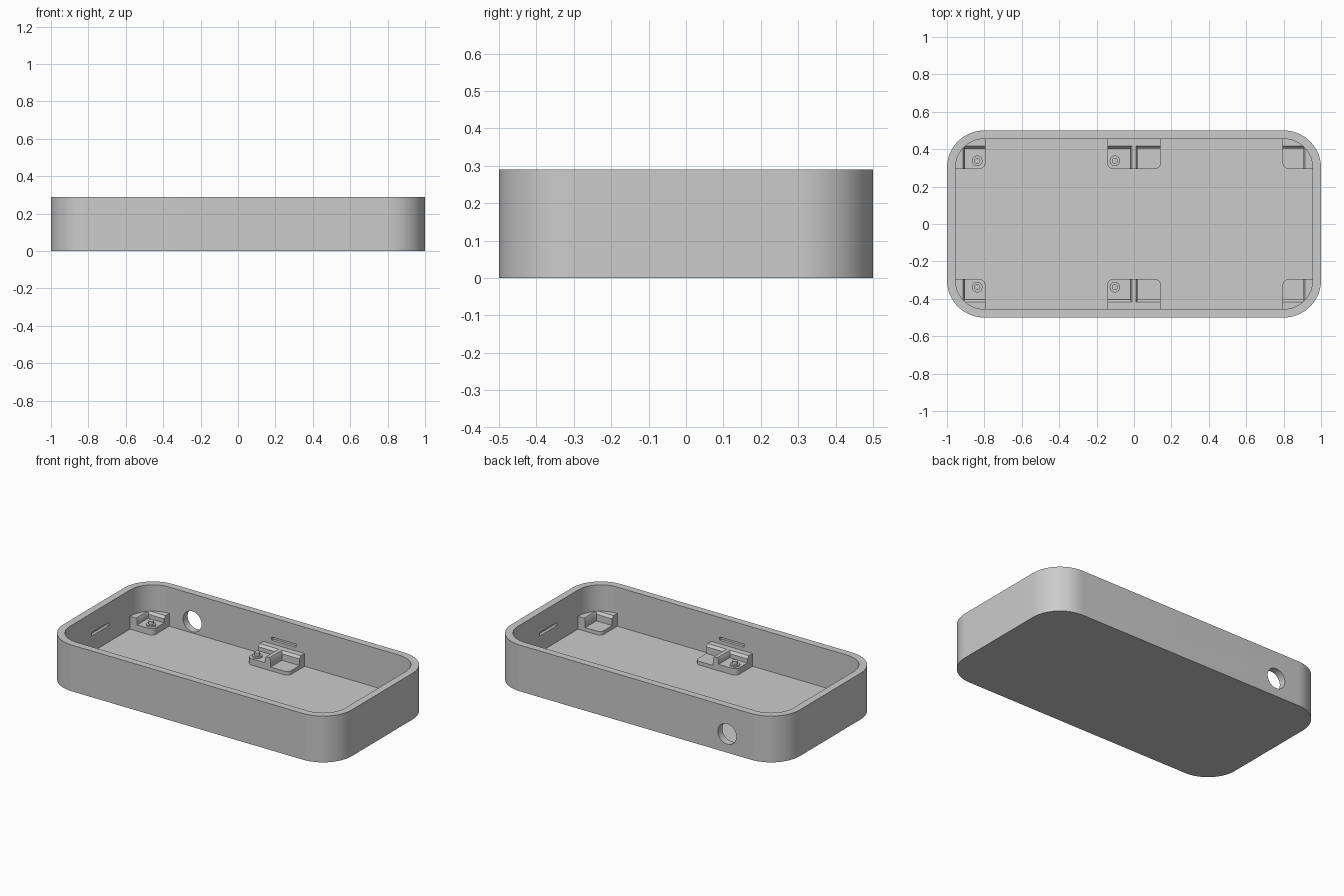
import bpy, bmesh
from math import sin, cos, pi

cube = bpy.data.objects.get("Cube")
if cube:
    bpy.data.objects.remove(cube, do_unlink=True)

HEIGHT, FLOOR, WALL = 0.29, 0.045, 0.045
RIB_TOP = 0.125

grey = bpy.data.materials.new("plain_grey")
grey.use_nodes = True
grey.diffuse_color = (0.6, 0.6, 0.6, 1)
grey.node_tree.nodes["Principled BSDF"].inputs["Base Color"].default_value = (0.6, 0.6, 0.6, 1)


def arc(cx, cy, r, start, steps=24, sweep=pi / 2):
    return [(cx + r * cos(start + sweep * i / steps), cy + r * sin(start + sweep * i / steps))
            for i in range(steps + 1)]


def rounded_rect(hx, hy, r):
    corners = [(1, 1), (-1, 1), (-1, -1), (1, -1)]
    return [p for i, (sx, sy) in enumerate(corners)
            for p in arc(sx * (hx - r), sy * (hy - r), r, i * pi / 2)]


def rect(x0, x1, hy):
    return [(x0, -hy), (x1, -hy), (x1, hy), (x0, hy)]


def loft(name, layers):
    """Solid through stacked outlines, given as (outline, z)."""
    bm = bmesh.new()
    rings = [[bm.verts.new((x, y, z)) for x, y in outline] for outline, z in layers]
    bm.faces.new(rings[0])
    bm.faces.new(rings[-1])
    n = len(rings[0])
    for low, high in zip(rings, rings[1:]):
        for i in range(n):
            j = (i + 1) % n
            bm.faces.new((low[i], low[j], high[j], high[i]))
    bmesh.ops.recalc_face_normals(bm, faces=bm.faces)
    mesh = bpy.data.meshes.new(name)
    bm.to_mesh(mesh)
    bm.free()
    obj = bpy.data.objects.new(name, mesh)
    bpy.context.collection.objects.link(obj)
    mesh.materials.append(grey)
    return obj


def select(obj):
    bpy.ops.object.select_all(action='DESELECT')
    obj.select_set(True)
    bpy.context.view_layer.objects.active = obj


def cut(obj, cutters):
    select(obj)
    for cutter in cutters:
        mod = obj.modifiers.new("cut", 'BOOLEAN')
        mod.operation = 'DIFFERENCE'
        mod.solver = 'EXACT'
        mod.object = cutter
        bpy.ops.object.modifier_apply(modifier=mod.name)


def smooth(obj):
    select(obj)
    bpy.ops.object.shade_smooth_by_angle(angle=pi / 6)


def box(name, x, y, z, hx, hy, hz):
    outline = [(px + x, py + y) for px, py in rect(-hx, hx, hy)]
    return loft(name, [(outline, z - hz), (outline, z + hz)])


# Open tray with rounded corners
tray = loft("tray", [(rounded_rect(1, 0.5, 0.2), 0), (rounded_rect(1, 0.5, 0.2), HEIGHT)])
inner = rounded_rect(1 - WALL, 0.5 - WALL, 0.2 - WALL)
cutters = [loft("cavity_cutter", [(inner, FLOOR), (inner, HEIGHT + 0.1)])]

# Snap slots in the middle of each inner wall
for s in (-1, 1):
    cutters.append(box("end_slot_cutter", s * 0.95, 0, 0.157, 0.023, 0.085, 0.01))
    cutters.append(box("side_slot_cutter", 0, s * 0.45, 0.157, 0.085, 0.023, 0.01))

# Round cable hole in the back wall
bpy.ops.mesh.primitive_cylinder_add(vertices=48, radius=0.064, depth=0.2,
                                    location=(-0.635, 0.48, 0.117), rotation=(pi / 2, 0, 0))
hole = bpy.context.object
hole.name = "cable_hole_cutter"
hole.data.materials.append(grey)
cutters.append(hole)
cut(tray, cutters)
smooth(tray)

# Two board-shaped pockets with flared lips that carve the supports
pockets = []
for x0, x1, seat in ((-0.905, -0.02, 0.085), (0.02, 0.905, 0.068)):
    straight, flared = rect(x0, x1, 0.405), rect(x0 - 0.008, x1 + 0.008, 0.418)
    pockets.append(loft("board_pocket_cutter",
                        [(straight, seat), (straight, RIB_TOP - 0.015),
                         (flared, RIB_TOP), (flared, RIB_TOP + 0.1)]))

# Corner and middle board supports
corner = (arc(0.825, 0.325, 0.03, pi, 8) + [(0.975, 0.295)]
          + arc(0.8, 0.3, 0.175, 0) + [(0.795, 0.475)])
middle = (arc(-0.113, 0.325, 0.03, pi, 8) + arc(0.113, 0.325, 0.03, 1.5 * pi, 8)
          + [(0.143, 0.475), (-0.143, 0.475)])
for sy, side in ((1, "back"), (-1, "front")):
    for sx, shape, place in ((-1, corner, "right"), (1, corner, "left"), (1, middle, "middle")):
        outline = [(sx * x, sy * y) for x, y in shape]
        support = loft(f"{side}_{place}_support", [(outline, FLOOR - 0.005), (outline, RIB_TOP)])
        cut(support, pockets)
        smooth(support)

    # Stepped locating pegs for the right-hand board
    for x in (-0.838, -0.102):
        wide, narrow = (arc(x, sy * 0.338, r, 0, 23, 2 * pi * 23 / 24) for r in (0.028, 0.016))
        peg = loft(f"{side}_peg", [(wide, 0.08), (wide, 0.094), (narrow, 0.094), (narrow, 0.115)])
        smooth(peg)

for cutter in cutters + pockets:
    bpy.data.objects.remove(cutter, do_unlink=True)
